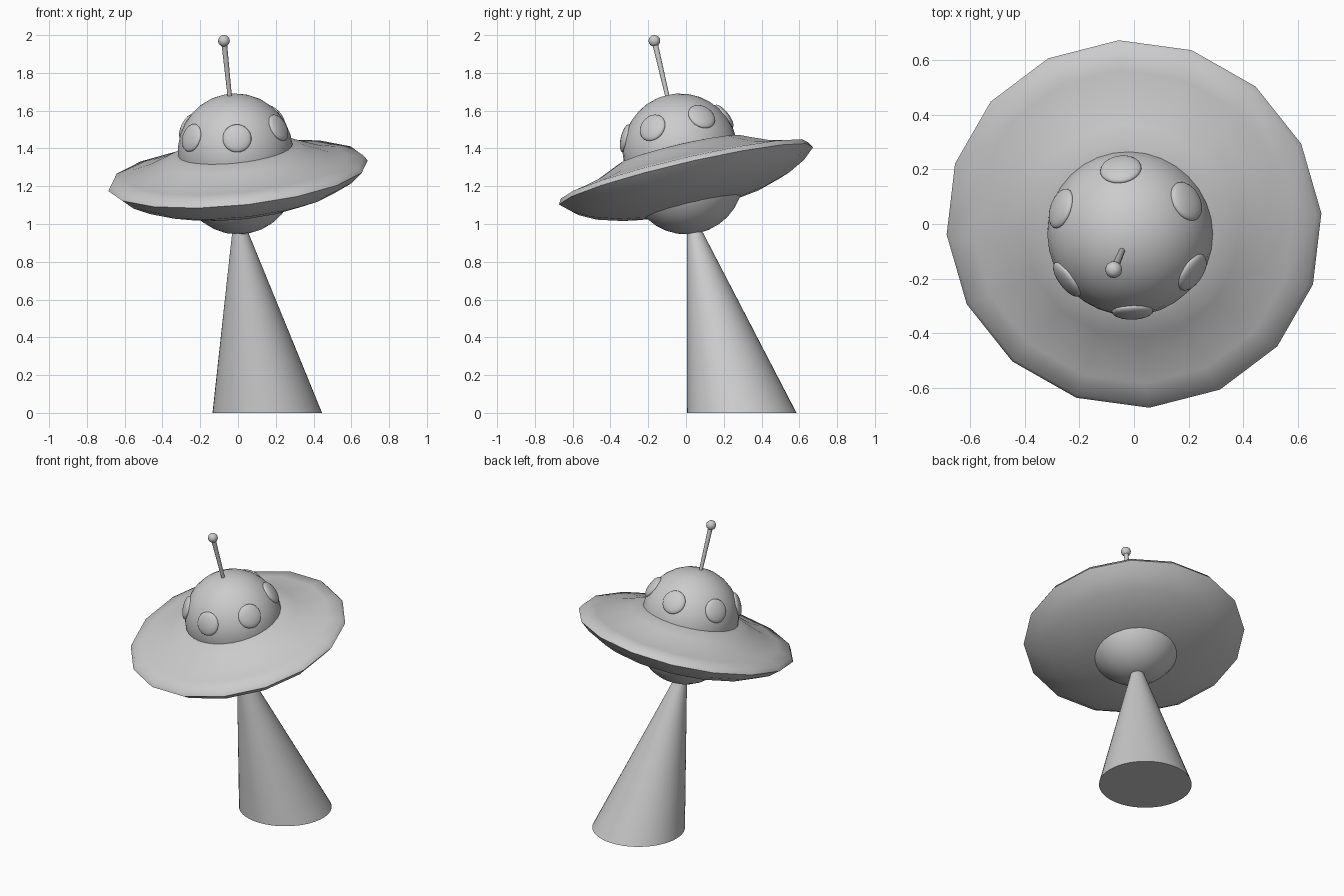
import bpy, bmesh, math
from mathutils import Vector, Matrix

if "Cube" in bpy.data.objects:
    bpy.data.objects.remove(bpy.data.objects["Cube"])

# one flat colour for the whole model
grey = bpy.data.materials.new("light_grey")
grey.diffuse_color = (0.6, 0.6, 0.6, 1)
grey.use_nodes = True
grey.node_tree.nodes["Principled BSDF"].inputs["Base Color"].default_value = grey.diffuse_color

# tilted frame of the craft: local z is the saucer axis
AXIS = Vector((-0.104, -0.234, 1)).normalized()
FRAME = Matrix.Translation((0, 0, 1.255)) @ Vector((0, 0, 1)).rotation_difference(AXIS).to_matrix().to_4x4()


def finish(name, bm, matrix=None, angle=50):
    bmesh.ops.recalc_face_normals(bm, faces=bm.faces)
    mesh = bpy.data.meshes.new(name)
    bm.to_mesh(mesh)
    bm.free()
    mesh.materials.append(grey)
    ob = bpy.data.objects.new(name, mesh)
    bpy.context.collection.objects.link(ob)
    if matrix:
        ob.matrix_world = matrix
    bpy.ops.object.select_all(action='DESELECT')
    ob.select_set(True)
    bpy.context.view_layer.objects.active = ob
    bpy.ops.object.shade_smooth_by_angle(angle=math.radians(angle))
    return ob


def ball(name, local, radius, seg=32, rings=16):
    bm = bmesh.new()
    bmesh.ops.create_uvsphere(bm, u_segments=seg, v_segments=rings, radius=radius)
    return finish(name, bm, FRAME @ local)


def up(z):
    return Matrix.Translation((0, 0, z))


# saucer: 16-sided lathe of a lens profile with a thin lip
profile = [(0.27, 0.145), (0.34, 0.137), (0.40, 0.110), (0.49, 0.072), (0.59, 0.045),
           (0.675, 0.028), (0.692, 0.0), (0.63, -0.055), (0.54, -0.102),
           (0.40, -0.145), (0.24, -0.172)]
bm = bmesh.new()
N = 16
rows = []
for r, z in profile:
    rows.append([bm.verts.new((r * math.cos(a), r * math.sin(a), z))
                 for a in (math.radians(4) + 2 * math.pi * i / N for i in range(N))])
for a, b in zip(rows, rows[1:]):
    for i in range(N):
        j = (i + 1) % N
        bm.faces.new((a[i], a[j], b[j], b[i]))
bm.faces.new(rows[0])
bm.faces.new(rows[-1])
finish("saucer_disc", bm, FRAME)

# upper dome and lower belly
ball("dome", up(0.135), 0.305)
ball("belly", up(-0.005), 0.305)

# six lens-shaped portholes around the dome
for k in range(6):
    az, el = math.radians(-86 + 60 * k), math.radians(26)
    d = Vector((math.cos(az) * math.cos(el), math.sin(az) * math.cos(el), math.sin(el)))
    turn = d.to_track_quat('Z', 'Y').to_matrix().to_4x4()
    m = up(0.135) @ Matrix.Translation(d * 0.297) @ turn @ Matrix.Diagonal((0.076, 0.076, 0.026, 1))
    ball(f"porthole_{k + 1}", m, 1, 24, 12)

# antenna rod, slightly wider at the top, with a ball tip
bm = bmesh.new()
bmesh.ops.create_cone(bm, cap_ends=True, segments=12, radius1=0.011, radius2=0.015, depth=0.32)
finish("antenna_rod", bm, FRAME @ up(0.575))
ball("antenna_tip", up(0.738), 0.031, 16, 10)

# light beam: slanted cone from the belly to a flat circle on the ground
bm = bmesh.new()
M = 48
rings = []
for c, r in (((0.155, 0.295, 0), 0.29), ((0.005, 0.035, 1.0), 0.031)):
    rings.append([bm.verts.new((c[0] + r * math.cos(2 * math.pi * i / M),
                                c[1] + r * math.sin(2 * math.pi * i / M), c[2])) for i in range(M)])
for i in range(M):
    j = (i + 1) % M
    bm.faces.new((rings[0][i], rings[0][j], rings[1][j], rings[1][i]))
bm.faces.new(rings[0])
bm.faces.new(rings[1])
finish("light_beam", bm)
